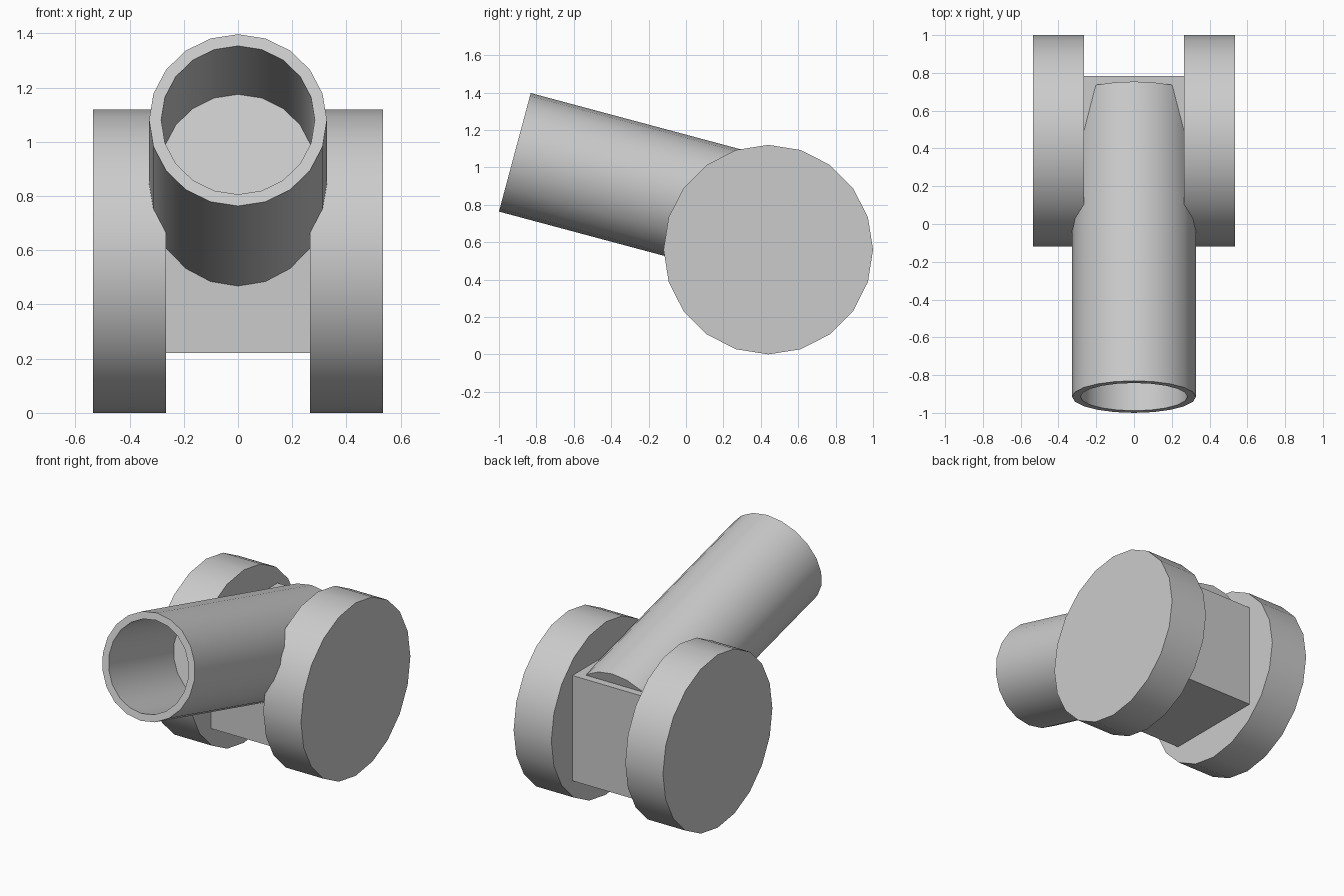
import bpy, bmesh, math
from mathutils import Matrix

if "Cube" in bpy.data.objects:
    bpy.data.objects.remove(bpy.data.objects["Cube"])

SIDES = 20


def cylinder(bm, radius, depth):
    bmesh.ops.create_cone(bm, cap_ends=True, segments=SIDES,
                          radius1=radius, radius2=radius, depth=depth)


def add_object(name, bm, location, rotation=(0, 0, 0), smooth=True):
    bmesh.ops.recalc_face_normals(bm, faces=bm.faces)
    mesh = bpy.data.meshes.new(name)
    bm.to_mesh(mesh)
    bm.free()
    obj = bpy.data.objects.new(name, mesh)
    bpy.context.collection.objects.link(obj)
    obj.location = location
    obj.rotation_euler = rotation
    if smooth:
        bpy.ops.object.select_all(action='DESELECT')
        obj.select_set(True)
        bpy.context.view_layer.objects.active = obj
        bpy.ops.object.shade_smooth_by_angle(angle=math.radians(30))
    return obj


# Two solid wheels
for side, name in ((-1, "wheel_left"), (1, "wheel_right")):
    bm = bmesh.new()
    cylinder(bm, 0.56, 0.27)
    add_object(name, bm, (side * 0.40, 0.44, 0.56), (0, math.pi / 2, 0))

# Block between the wheels
bm = bmesh.new()
bmesh.ops.create_cube(bm, size=1, matrix=Matrix.Diagonal((0.53, 0.682, 0.682, 1)))
add_object("carriage_block", bm, (0, 0.443, 0.562), smooth=False)

# Tilted barrel with a blind bore in its front end
bm = bmesh.new()
cylinder(bm, 0.328, 1.64)
muzzle = max(bm.faces, key=lambda f: f.calc_center_median().z)
bmesh.ops.inset_region(bm, faces=[muzzle], thickness=0.044, use_even_offset=True)
floor = bmesh.ops.extrude_discrete_faces(bm, faces=[muzzle])["faces"][0]
bmesh.ops.translate(bm, verts=floor.verts, vec=(0, 0, -0.69))
add_object("barrel", bm, (0, -0.123, 0.868), (math.radians(75), 0, 0))
